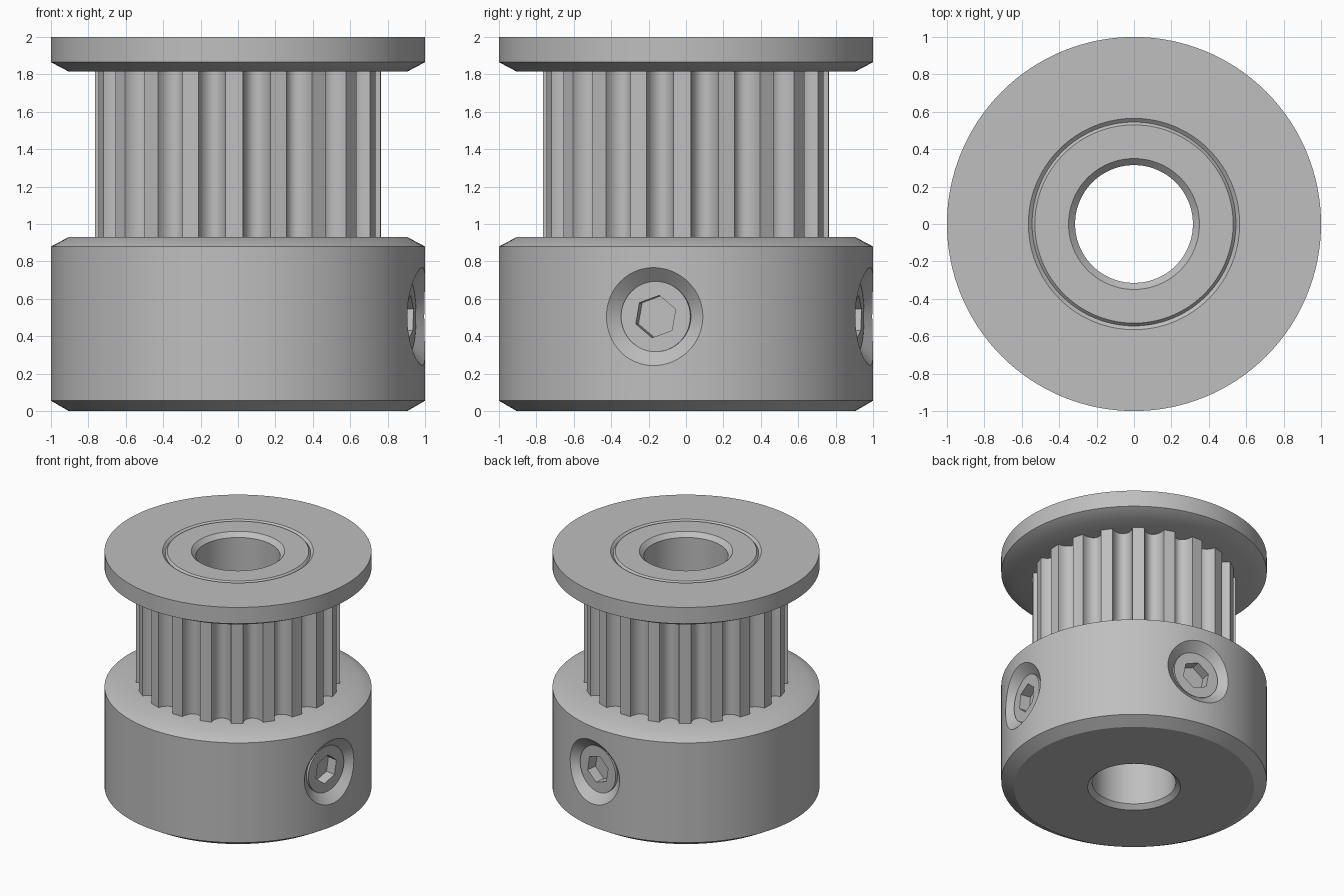
import bpy, bmesh, math
from mathutils import Matrix

if "Cube" in bpy.data.objects:
    bpy.data.objects.remove(bpy.data.objects["Cube"], do_unlink=True)

steel = bpy.data.materials.new("grey steel")
steel.use_nodes = True
GREY = (0.52, 0.52, 0.52, 1)
steel.diffuse_color = GREY
steel.node_tree.nodes["Principled BSDF"].inputs["Base Color"].default_value = GREY


def make(name, rings, wrap=False):
    """Skin a list of equal-length closed rings; wrap joins last to first, else ends are capped."""
    bm = bmesh.new()
    loops = [[bm.verts.new(p) for p in ring] for ring in rings]
    pairs = list(zip(loops, loops[1:])) + ([(loops[-1], loops[0])] if wrap else [])
    for a, b in pairs:
        for i in range(len(a)):
            j = (i + 1) % len(a)
            bm.faces.new((a[i], a[j], b[j], b[i]))
    if not wrap:
        bm.faces.new(loops[0])
        bm.faces.new(loops[-1])
    bmesh.ops.recalc_face_normals(bm, faces=bm.faces)
    mesh = bpy.data.meshes.new(name)
    bm.to_mesh(mesh)
    bm.free()
    mesh.materials.append(steel)
    obj = bpy.data.objects.new(name, mesh)
    bpy.context.collection.objects.link(obj)
    return obj


def circle(r, z, n=128, turn=0.0):
    return [(r * math.cos(turn + math.tau * i / n), r * math.sin(turn + math.tau * i / n), z)
            for i in range(n)]


def lathe(name, profile):
    return make(name, [circle(r, z) for r, z in profile], wrap=True)


def activate(obj):
    bpy.ops.object.select_all(action='DESELECT')
    obj.select_set(True)
    bpy.context.view_layer.objects.active = obj


def cut(obj, cutter):
    activate(obj)
    mod = obj.modifiers.new("cut", 'BOOLEAN')
    mod.operation, mod.solver, mod.object = 'DIFFERENCE', 'EXACT', cutter
    bpy.ops.object.modifier_apply(modifier=mod.name)
    bpy.data.objects.remove(cutter, do_unlink=True)


# Hub with set-screw collar, sleeve and chamfered bore
hub = lathe("hub", [(0.315, 0.035), (0.35, 0), (0.905, 0), (1, 0.055), (1, 0.88), (0.905, 0.93),
                    (0.545, 0.93), (0.545, 1.983), (0.53, 2), (0.35, 2), (0.315, 1.965)])

# Retaining flange
flange = lathe("flange", [(0.545, 1.815), (0.905, 1.815), (1, 1.865), (1, 2),
                          (0.565, 2), (0.545, 1.983)])

# Toothed ring: flat lands separated by rounded grooves
TEETH, R, DEPTH, STEPS = 20, 0.765, 0.09, 12
pitch = math.tau / TEETH
half_groove = 0.31 * pitch
outline = []
for t in range(TEETH):
    mid = math.radians(-1.5) + (t + 0.5) * pitch
    for k in range(STEPS + 1):
        s = math.cos(math.pi * (1 - k / STEPS))
        drop = DEPTH * math.sqrt(max(0, 1 - s * s))
        outline.append((R - drop, mid + s * half_groove))


def tooth_ring(z, inner=False):
    return [((0.54 if inner else r) * math.cos(a), (0.54 if inner else r) * math.sin(a), z)
            for r, a in outline]


teeth = make("toothed_ring", [tooth_ring(0.92), tooth_ring(1.825),
                              tooth_ring(1.825, True), tooth_ring(0.92, True)], wrap=True)

# Two set screws in chamfered holes, a quarter turn apart
HOLE, SCREW_Z, FACE = 0.187, 0.505, 0.934


def saddle(r, offset, n=64):
    """Ring of radius r following the collar surface; local z points outwards, x is upwards."""
    return [(x, y, math.sqrt(1 - y * y) + offset) for x, y, _ in circle(r, 0, n)]


screws = []
for name, degrees in (("side_set_screw", -10), ("rear_set_screw", 80)):
    place = (Matrix.Translation((0, 0, SCREW_Z)) @ Matrix.Rotation(math.radians(degrees), 4, 'Z')
             @ Matrix.Rotation(math.pi / 2, 4, 'Y'))
    hole = make("hole_cutter", [circle(HOLE, 0.85, 64), saddle(HOLE, -0.07),
                                saddle(0.262, 0), saddle(0.31, 0.05)])
    screw = make(name, [circle(HOLE + 0.001, 0.6, 64), circle(HOLE + 0.001, FACE, 64)])
    socket = make("socket_cutter", [circle(0.115, z, 6, math.radians(50)) for z in (0.79, 1.1)])
    for obj in (hole, screw, socket):
        obj.data.transform(place)
        obj.hide_render = obj is not screw
    cut(hub, hole)
    cut(screw, socket)
    screws.append(screw)

# Smooth round surfaces, crisp edges
for obj in [hub, flange, teeth] + screws:
    activate(obj)
    bpy.ops.object.shade_smooth_by_angle(angle=math.radians(30))
